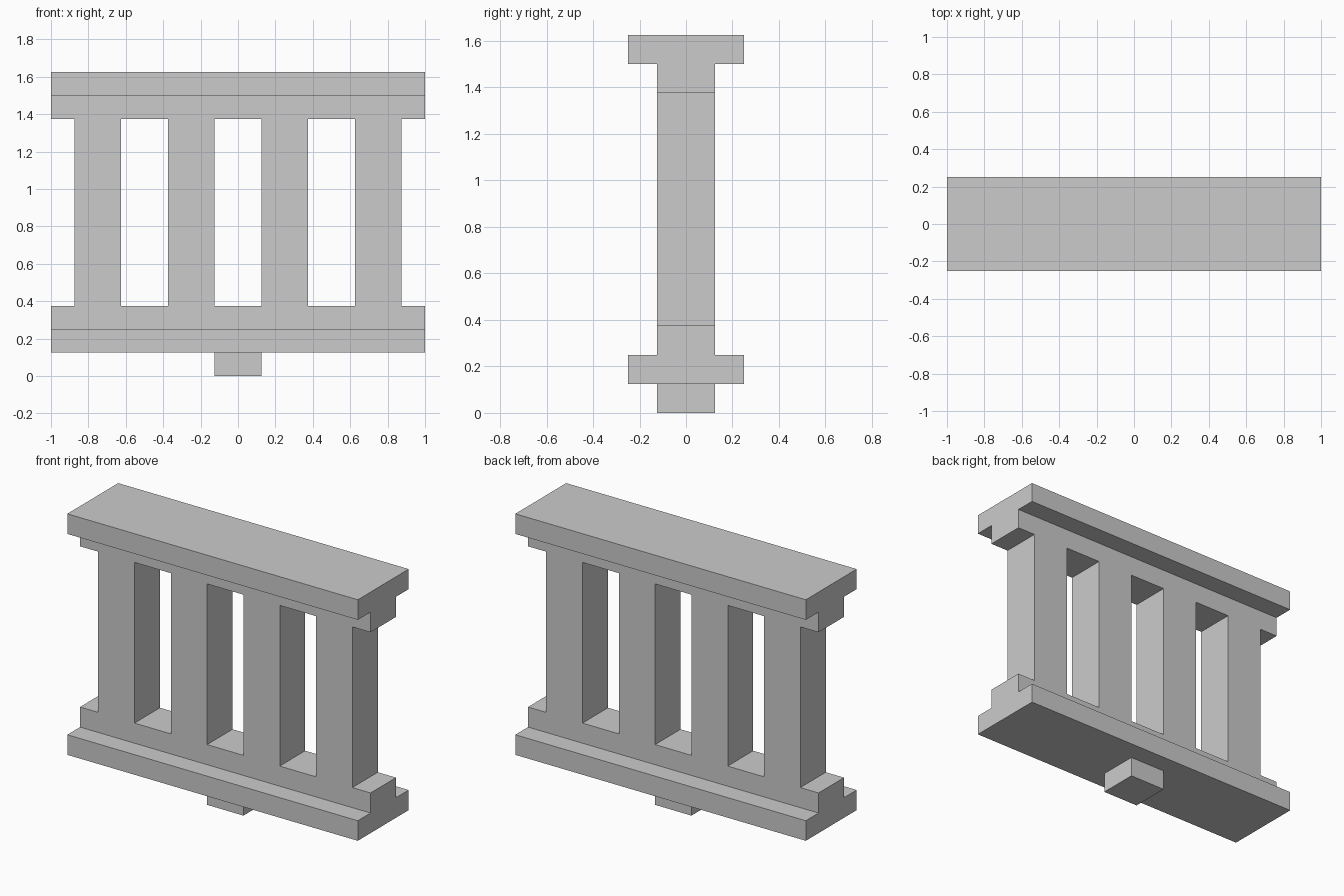
import bpy
import bmesh

if "Cube" in bpy.data.objects:
    bpy.data.objects.remove(bpy.data.objects["Cube"])

U = 0.125  # modelling grid unit


def finish(name, bm):
    bmesh.ops.recalc_face_normals(bm, faces=bm.faces)
    mesh = bpy.data.meshes.new(name)
    bm.to_mesh(mesh)
    bm.free()
    obj = bpy.data.objects.new(name, mesh)
    bpy.context.collection.objects.link(obj)
    return obj


def box(name, x, z0, z1, half=U):
    bm = bmesh.new()
    bmesh.ops.create_cube(bm, size=1)
    bmesh.ops.scale(bm, vec=(2 * half, 2 * half, z1 - z0), verts=bm.verts)
    bmesh.ops.translate(bm, vec=(x, 0, (z0 + z1) / 2), verts=bm.verts)
    return finish(name, bm)


def rail(name, z_outer, direction):
    # T-shaped section: wide slab outside, narrow step towards the balusters
    half = [(2 * U, 0), (2 * U, U), (U, U), (U, 2 * U)]
    section = half + [(-y, h) for y, h in reversed(half)]
    bm = bmesh.new()
    face = bm.faces.new([bm.verts.new((-1, y, z_outer + direction * h))
                         for y, h in section])
    ext = bmesh.ops.extrude_face_region(bm, geom=[face], use_keep_orig=True)
    verts = [g for g in ext["geom"] if isinstance(g, bmesh.types.BMVert)]
    bmesh.ops.translate(bm, vec=(2, 0, 0), verts=verts)
    return finish(name, bm)


# Mounting peg under the centre
box("bottom_peg", 0, 0, U)

# Lower and upper rails
rail("bottom_rail", U, 1)
rail("top_rail", 13 * U, -1)

# Four square balusters
for i in range(4):
    box(f"baluster_{i + 1}", -0.75 + 0.5 * i, 3 * U, 11 * U)
